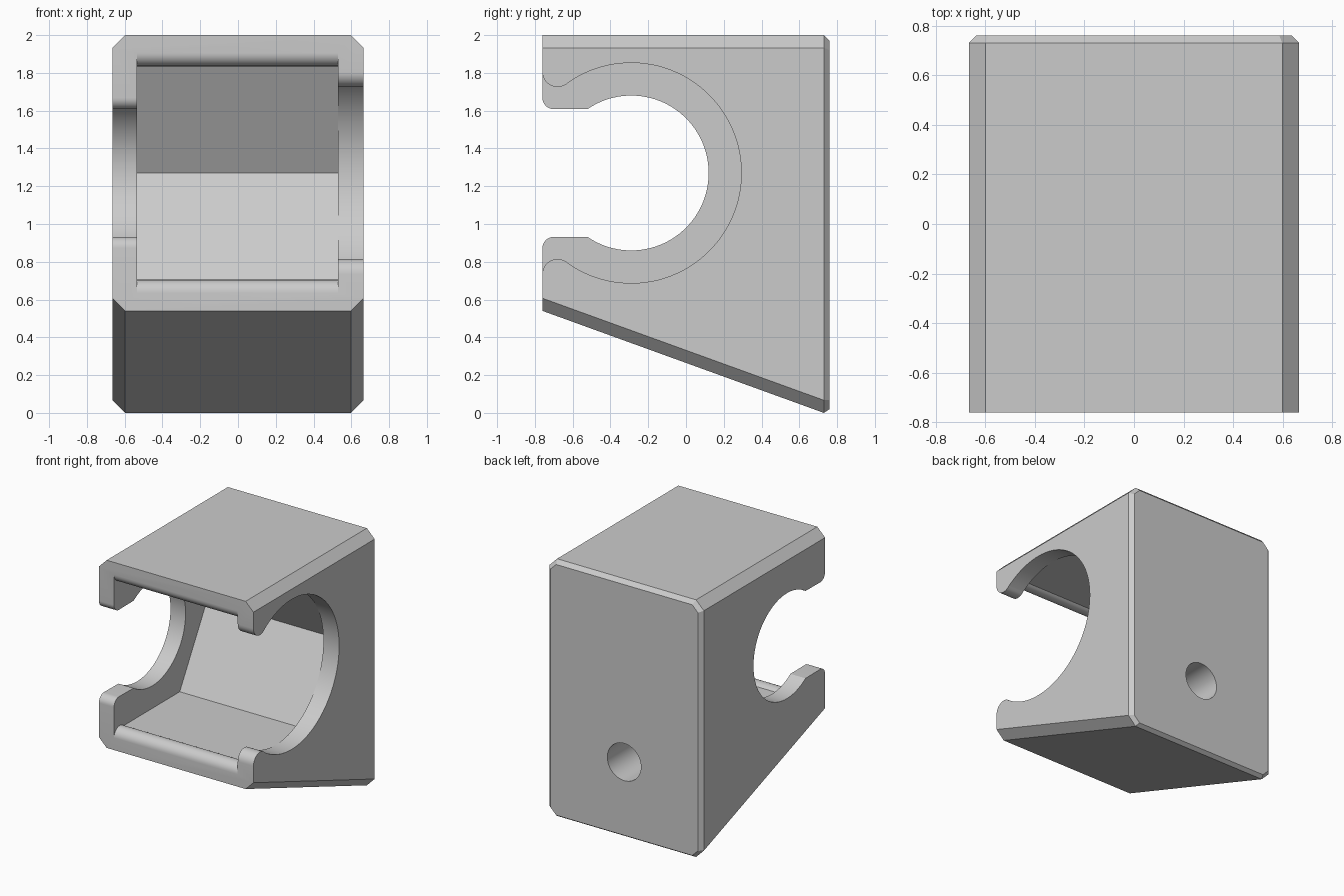
import bpy
import bmesh
from math import sin, cos, pi, radians

cube = bpy.data.objects.get("Cube")
if cube:
    bpy.data.objects.remove(cube, do_unlink=True)

MID_Z, BORE_Y = 1.27, -0.29      # axis shared by the bores and the hexagonal cavity
FRONT, BACK, BEVEL = -0.76, 0.76, 0.03

grey = bpy.data.materials.new("plain_grey")
grey.use_nodes = True
grey.diffuse_color = (0.6, 0.6, 0.6, 1)
grey.node_tree.nodes["Principled BSDF"].inputs["Base Color"].default_value = (0.6, 0.6, 0.6, 1)


def loft(name, rings):
    """Closed solid through rings of equal point count."""
    bm = bmesh.new()
    loops = [[bm.verts.new(p) for p in ring] for ring in rings]
    bm.faces.new(loops[0])
    bm.faces.new(loops[-1])
    n = len(loops[0])
    for a, b in zip(loops, loops[1:]):
        for i in range(n):
            j = (i + 1) % n
            bm.faces.new((a[i], a[j], b[j], b[i]))
    bmesh.ops.recalc_face_normals(bm, faces=bm.faces)
    mesh = bpy.data.meshes.new(name)
    bm.to_mesh(mesh)
    bm.free()
    mesh.materials.append(grey)
    obj = bpy.data.objects.new(name, mesh)
    bpy.context.collection.objects.link(obj)
    return obj


def arc(cy, cz, r, start, end, steps):
    angles = [radians(start + (end - start) * i / steps) for i in range(steps + 1)]
    return [(cy + r * cos(a), cz + r * sin(a)) for a in angles]


def slot(name, x0, x1, lower):
    """Cutter along x from a lower half profile mirrored about the bore axis."""
    lower = [(FRONT - 0.2, lower[0][1])] + lower
    outline = lower + [(y, 2 * MID_Z - z) for y, z in reversed(lower[:-1])]
    return loft(name, [[(x, y, z) for y, z in outline] for x in (x0, x1)])


def body_ring(y, inset, bottom):
    """Rectangle with clipped corners, in the xz plane."""
    w, top, c = 0.665 - inset, 2 - inset, 0.067 - 0.586 * inset
    half = [(w - c, bottom), (w, bottom + c), (w, top - c), (w - c, top)]
    return [(x, y, z) for x, z in half + [(-x, z) for x, z in reversed(half)]]


# Wedge body, chamfered along the sides and around the back
body = loft("holder_body", [body_ring(FRONT, 0, 0.54),
                            body_ring(BACK - BEVEL, 0, 0),
                            body_ring(BACK, BEVEL, 0.02)])

# Hexagonal cavity with a rounded retaining lip
cavity = slot("cavity_cutter", -0.535, 0.53,
              arc(-0.69, 0.635, 0.07, 180, 45, 12) + [(0.048, 0.685), (0.385, MID_Z)])
# Wide opening in the left wall, narrow opening in the right wall
wide = slot("wide_cutter", 0.48, 0.8,
            arc(-0.68, 0.735, 0.08, 180, 45, 12) + arc(BORE_Y, MID_Z, 0.583, 236, 360, 36))
narrow = slot("narrow_cutter", -0.8, -0.48,
              arc(-0.70, 0.872, 0.06, 180, 90, 10) + arc(BORE_Y, MID_Z, 0.41, 236, 360, 36))
# Blind screw hole in the back
hole = loft("screw_hole_cutter", [[(x, y, z) for x, z in arc(0, 0.59, 0.145, 0, 352.5, 47)]
                                  for y in (0.15, BACK + 0.1)])

bpy.ops.object.select_all(action='DESELECT')
body.select_set(True)
bpy.context.view_layer.objects.active = body
for cutter in (cavity, wide, narrow, hole):
    cutter.hide_render = True
    mod = body.modifiers.new(cutter.name, 'BOOLEAN')
    mod.operation = 'DIFFERENCE'
    mod.solver = 'EXACT'
    mod.object = cutter
    bpy.ops.object.modifier_apply(modifier=mod.name)
    bpy.data.objects.remove(cutter, do_unlink=True)

bpy.ops.object.shade_smooth_by_angle(angle=radians(20))
